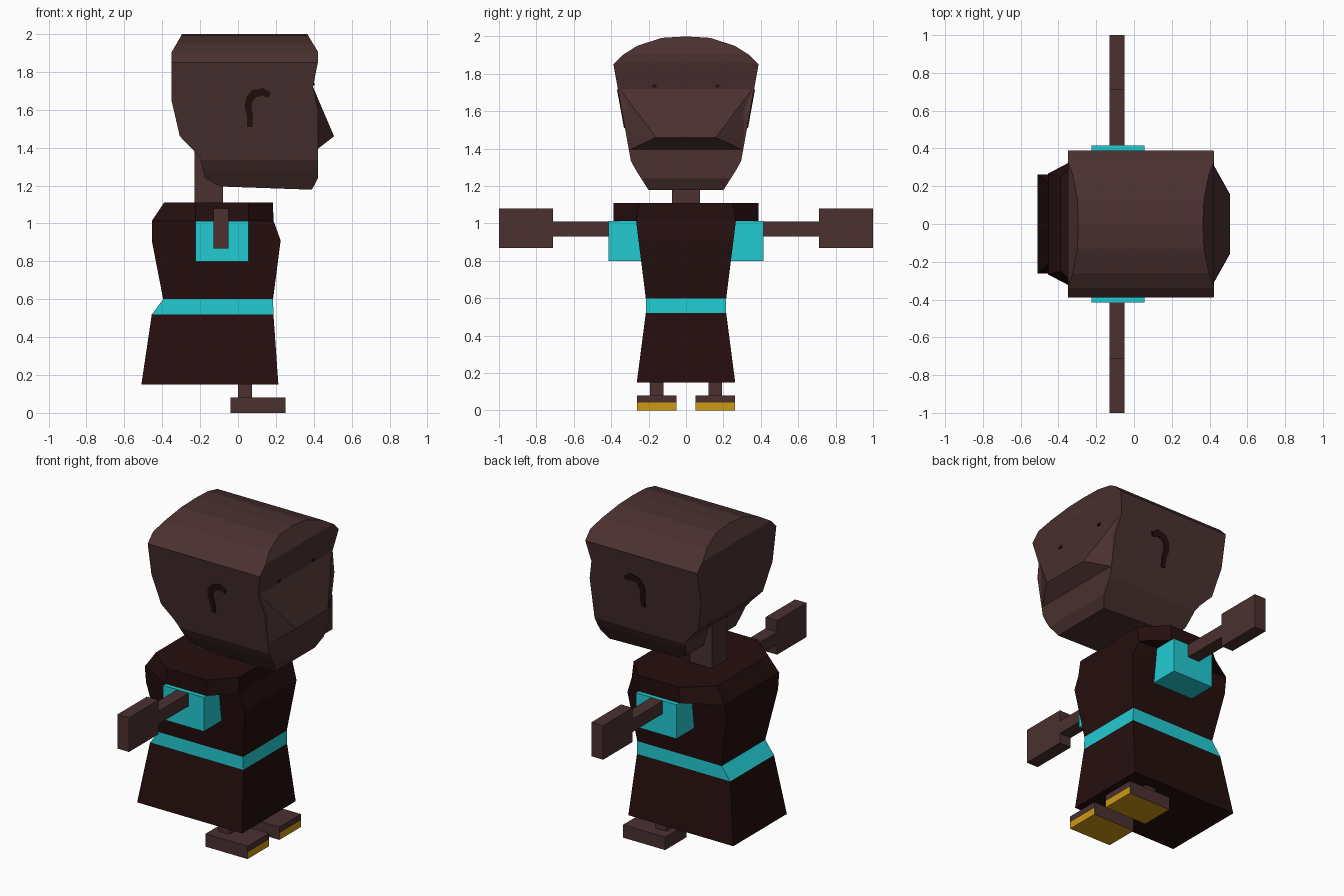
import bpy, bmesh
from mathutils import Vector

if "Cube" in bpy.data.objects:
    bpy.data.objects.remove(bpy.data.objects["Cube"])


def material(name, rgb):
    m = bpy.data.materials.new(name)
    m.diffuse_color = (*rgb, 1)
    m.use_nodes = True
    m.node_tree.nodes["Principled BSDF"].inputs["Base Color"].default_value = m.diffuse_color
    return m


SKIN = material("brown skin", (0.070, 0.030, 0.030))
ROBE = material("dark maroon", (0.019, 0.0045, 0.0045))
TRIM = material("turquoise", (0.016, 0.60, 0.65))
SOLE = material("golden yellow", (0.62, 0.32, 0.007))


def finish(name, bm, *mats):
    bmesh.ops.recalc_face_normals(bm, faces=bm.faces)
    me = bpy.data.meshes.new(name)
    bm.to_mesh(me)
    bm.free()
    for m in mats:
        me.materials.append(m)
    ob = bpy.data.objects.new(name, me)
    bpy.context.collection.objects.link(ob)
    return ob


def loft(name, rings, *mats):
    """Skin a stack of equal-length rings and cap both ends."""
    bm = bmesh.new()
    vs = [[bm.verts.new(p) for p in r] for r in rings]
    n = len(vs[0])
    for a, b in zip(vs, vs[1:]):
        for i in range(n):
            j = (i + 1) % n
            bm.faces.new((a[i], a[j], b[j], b[i]))
    bm.faces.new(vs[0])
    bm.faces.new(vs[-1])
    return finish(name, bm, *mats)


def rect(x0, x1, y0, y1, z):
    return [(x0, y0, z), (x1, y0, z), (x1, y1, z), (x0, y1, z)]


def box(name, x, y, z, *mats, cuts=()):
    return loft(name, [rect(*x, *sorted(y), h) for h in (z[0], *cuts, z[1])], *mats)


# Head: side profile intersected with the front cross-section
side = [(-0.283, 2.02), (0.353, 2.02), (0.423, 1.905), (0.423, 1.857), (0.396, 1.72),
        (0.423, 1.6), (0.423, 1.24), (0.39, 1.178), (-0.095, 1.195), (-0.175, 1.24),
        (-0.2, 1.34), (-0.23, 1.38), (-0.307, 1.46), (-0.35, 1.645), (-0.35, 1.905)]
half = [(0.13, 1.992), (0.26, 1.95), (0.34, 1.90), (0.388, 1.85),
        (0.295, 1.335), (0.268, 1.285), (0.2, 1.178), (0.185, 1.15)]
section = [(0, 2.0)] + half + [(-y, z) for y, z in reversed(half)]
head = loft("head", [[(x, y, z) for x, z in side] for y in (-0.6, 0.6)], SKIN)
cutter = loft("head_cutter", [[(x, y, z) for y, z in section] for x in (-0.6, 0.6)], SKIN)
cutter.hide_render = True
mod = head.modifiers.new("shape", 'BOOLEAN')
mod.operation, mod.solver, mod.object = 'INTERSECT', 'EXACT', cutter
bpy.context.view_layer.objects.active = head
bpy.ops.object.modifier_apply(modifier=mod.name)
bpy.data.objects.remove(cutter)

# Wide wedge nose
bm = bmesh.new()
for x, y, z in [(0.396, 0.13, 1.72), (0.396, 0.355, 1.72), (0.507, 0.16, 1.46),
                (0.423, 0.31, 1.46), (0.423, 0.30, 1.395), (0.35, 0.30, 1.395),
                (0.35, 0.35, 1.70)]:
    for s in (1, -1):
        bm.verts.new((x, s * y, z))
bmesh.ops.convex_hull(bm, input=bm.verts)
finish("nose", bm, SKIN)

# Neck
box("neck", (-0.23, -0.08), (-0.075, 0.075), (1.05, 1.42), SKIN)


# Robe: bodice, shoulder yoke, belt and skirt
def octagon(x0, x1, end, mid, z):
    pts = [(x0, -end), (-0.225, -mid), (0.055, -mid), (x1, -end)]
    return [(x, y, z) for x, y in pts + [(x, -y) for x, y in reversed(pts)]]


loft("bodice", [rect(-0.395, 0.185, -0.215, 0.215, 0.6),
                rect(-0.455, 0.225, -0.254, 0.254, 0.91),
                rect(-0.455, 0.187, -0.267, 0.267, 1.015)], ROBE)
loft("shoulder_yoke", [octagon(-0.455, 0.187, 0.267, 0.388, 1.012),
                       octagon(-0.39, 0.185, 0.25, 0.388, 1.11)], ROBE)
loft("belt", [rect(-0.455, 0.187, -0.215, 0.215, 0.52),
              rect(-0.395, 0.185, -0.215, 0.215, 0.6)], TRIM)
loft("skirt", [rect(-0.51, 0.213, -0.263, 0.263, 0.15),
               rect(-0.455, 0.187, -0.215, 0.215, 0.52)], ROBE)

# Ear marks follow a hooked path on the sloping cheek
path = [(0.168, 1.675), (0.13, 1.695), (0.085, 1.685), (0.06, 1.655),
        (0.053, 1.615), (0.063, 1.57), (0.062, 1.51)]
widths = [0.014, 0.02, 0.022, 0.02, 0.018, 0.016, 0.014]
left, right = [], []
for i, w in enumerate(widths):
    p = Vector(path[i])
    d = Vector(path[min(i + 1, 6)]) - Vector(path[max(i - 1, 0)])
    n = Vector((-d.y, d.x)).normalized() * w
    left.append(p + n)
    right.append(p - n)
hook = left + right[::-1]

for s, tag in ((1, "left"), (-1, "right")):
    loft(f"ear_mark_{tag}", [[(p.x, s * (0.295 + (p.y - 1.335) * 0.1806 + o), p.y)
                              for p in hook] for o in (-0.003, 0.005)], ROBE)
    # Small eyes
    box(f"eye_{tag}", (0.396, 0.404), (s * 0.157, s * 0.18), (1.728, 1.742), ROBE)
    # Sleeve, arm and hand
    box(f"sleeve_{tag}", (-0.225, 0.055), (s * 0.2, s * 0.415), (0.80, 1.012), TRIM)
    box(f"arm_{tag}", (-0.13, -0.05), (s * 0.3, s * 0.71), (0.93, 1.01), SKIN)
    box(f"hand_{tag}", (-0.13, -0.05), (s * 0.71, s * 1.0), (0.868, 1.08), SKIN)
    # Leg and foot; toe strip and underside are yellow
    box(f"leg_{tag}", (0.0, 0.075), (s * 0.12, s * 0.193), (0.07, 0.2), SKIN)
    foot = box(f"foot_{tag}", (-0.04, 0.25), (s * 0.05, s * 0.262), (0, 0.08),
               SKIN, SOLE, cuts=(0.042,))
    for f in foot.data.polygons:
        if f.normal.z < -0.5 or (f.normal.x > 0.5 and f.center.z < 0.042):
            f.material_index = 1
